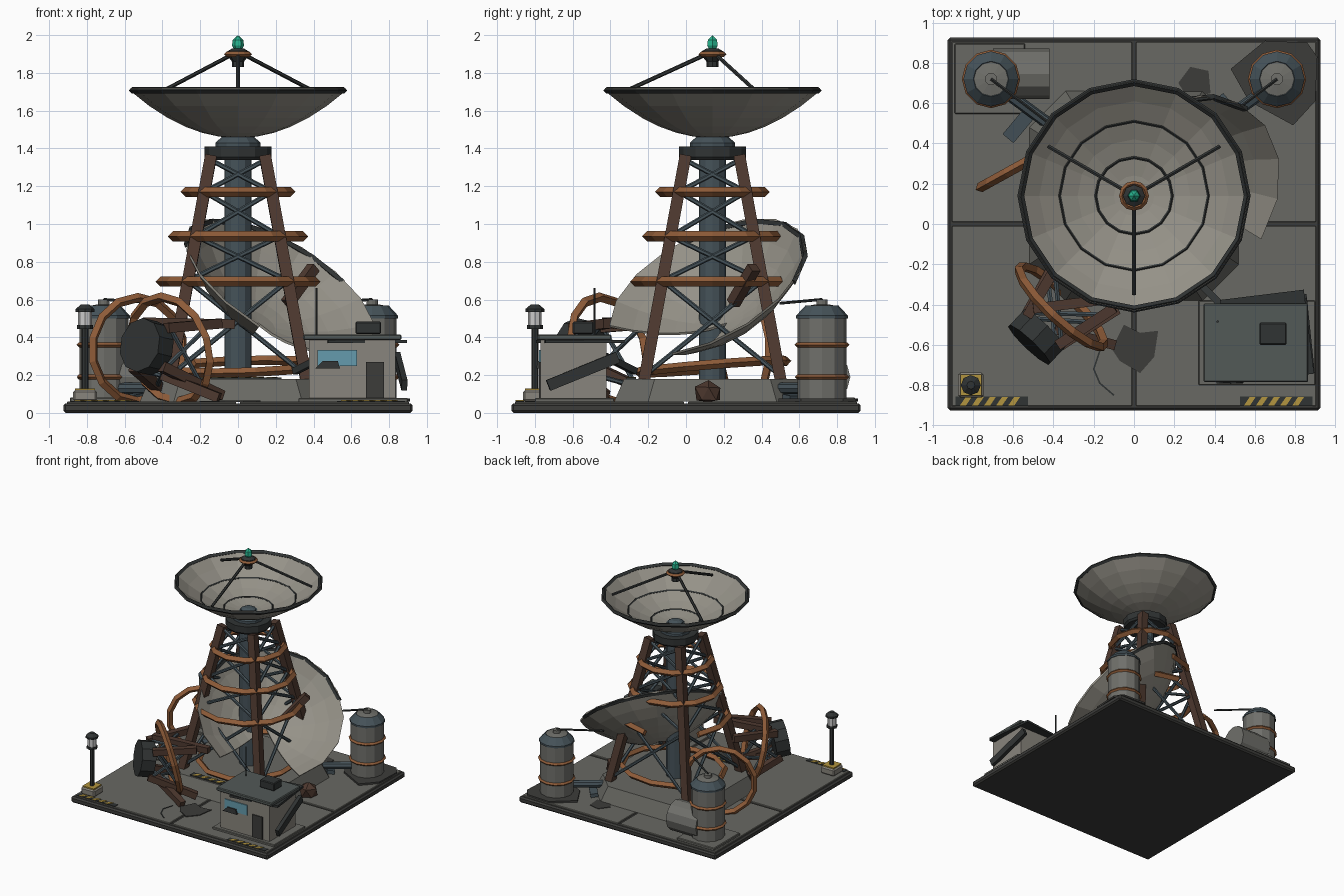
import bpy, bmesh, math, random
from mathutils import Vector as V, Matrix as M

if "Cube" in bpy.data.objects:
    bpy.data.objects.remove(bpy.data.objects["Cube"])

random.seed(4)

def mat(name, r, g, b):
    m = bpy.data.materials.new(name)
    m.diffuse_color = (r, g, b, 1)
    m.use_nodes = True
    m.node_tree.nodes["Principled BSDF"].inputs["Base Color"].default_value = m.diffuse_color
    return m

CONC = mat("concrete", .14, .14, .125)
DARK = mat("dark_metal", .03, .034, .034)
BASE = mat("base_edge", .045, .045, .042)
STEEL = mat("blue_steel", .06, .085, .10)
RUST = mat("rust_bright", .27, .105, .04)
BROWN = mat("rust_dark", .075, .04, .028)
DISH = mat("dish_panel", .30, .285, .245)
TANK = mat("tank_grey", .16, .16, .145)
WALL = mat("wall", .25, .235, .205)
ROOF = mat("roof", .085, .10, .095)
YEL = mat("yellow", .45, .30, .05)
GLASS = mat("glass", .13, .33, .42)
LAMP = mat("lamp_glass", .6, .6, .58)
GREEN = mat("beacon", .02, .45, .27)

def finish(name, bm, m):
    bmesh.ops.remove_doubles(bm, verts=bm.verts, dist=1e-5)
    bmesh.ops.recalc_face_normals(bm, faces=bm.faces)
    me = bpy.data.meshes.new(name)
    bm.to_mesh(me)
    bm.free()
    me.materials.append(m)
    o = bpy.data.objects.new(name, me)
    bpy.context.collection.objects.link(o)
    return o

def box(name, c, size, m, rot=(0, 0, 0), bevel=0):
    bm = bmesh.new()
    bmesh.ops.create_cube(bm, size=1)
    bmesh.ops.scale(bm, vec=size, verts=bm.verts)
    o = finish(name, bm, m)
    o.location, o.rotation_euler = c, [math.radians(a) for a in rot]
    if bevel:
        b = o.modifiers.new("bevel", 'BEVEL')
        b.width, b.segments = bevel, 1
    return o

def frame(axis, e1=None):
    """Matrix whose z is the axis and whose x is e1."""
    n = V(axis).normalized()
    if e1 is None:
        e1 = V((1, 0, 0)) if abs(n.z) > .95 else V((0, 0, 1))
    e1 = (V(e1) - n * n.dot(V(e1))).normalized()
    return M((e1, n.cross(e1), n)).transposed()

def lathe(name, prof, seg, m, loc=(0, 0, 0), axis=(0, 0, 1), e1=None, a0=0, arc=360, loop=False):
    """Revolve (radius, height) points; loop closes the section."""
    bm, R, full = bmesh.new(), frame(axis, e1), arc == 360
    cols = []
    for i in range(seg if full else seg + 1):
        a = math.radians(a0 + arc * i / seg)
        cols.append([bm.verts.new(V(loc) + R @ V((r * math.cos(a), r * math.sin(a), z))) for r, z in prof])
    k = len(prof)
    for i in range(seg):
        A, B = cols[i], cols[(i + 1) % len(cols)]
        for j in range(k if loop else k - 1):
            bm.faces.new((A[j], B[j], B[(j + 1) % k], A[(j + 1) % k]))
    if loop and not full:
        bm.faces.new(cols[0])
        bm.faces.new(cols[-1])
    return finish(name, bm, m)

def cyl(name, p, q, r, m, seg=8, r2=None, a0=0):
    d = V(q) - V(p)
    L = d.length
    return lathe(name, [(0, 0), (r, 0), (r if r2 is None else r2, L), (0, L)], seg, m, p, d, a0=a0)

def beam(name, p, q, w, m):
    return cyl(name, p, q, w * .707, m, 4, a0=45)

def hoop(name, c, R, w, m, seg=12, **kw):
    return lathe(name, [(R - w, 0), (R, -w), (R + w, 0), (R, w)], seg, m, c, loop=True, **kw)

def slab(name, pts, z0, z1, m, taper=1, c=(0, 0)):
    """Prism from an outline, top scaled by taper."""
    bm = bmesh.new()
    lo = [bm.verts.new((c[0] + x, c[1] + y, z0)) for x, y in pts]
    hi = [bm.verts.new((c[0] + x * taper, c[1] + y * taper, z1)) for x, y in pts]
    bm.faces.new(lo)
    bm.faces.new(hi)
    n = len(pts)
    for i in range(n):
        bm.faces.new((lo[i], lo[(i + 1) % n], hi[(i + 1) % n], hi[i]))
    return finish(name, bm, m)

# Ground plate with four concrete panels
box("base_plate", (0, 0, .025), (1.85, 1.85, .05), BASE, bevel=.012)
for sx in (-1, 1):
    for sy in (-1, 1):
        box("floor_panel", (sx * .457, sy * .457, .05), (.895, .895, .02), CONC, bevel=.004)
    # Hazard strips
    box("hazard_plate", (sx * .705, -.88, .061), (.36, .045, .006), DARK)
    for i in range(5):
        x = sx * .705 - .13 + i * .06
        slab("hazard_stripe", [(-.03, -.022), (0, -.022), (.03, .022), (0, .022)], .063, .067, YEL, c=(x, -.88))

# Tower plinth
CY = .14
h, k = .52, .34
slab("plinth", [(h, -k), (h, k), (k, h), (-k, h), (-h, k), (-h, -k), (-k, -h), (k, -h)], .06, .18, CONC, .9, (0, CY))
box("plinth_hazard", (0, CY - .43, .184), (.46, .05, .008), DARK)
for i in range(6):
    slab("plinth_stripe", [(-.03, -.024), (0, -.024), (.03, .024), (0, .024)], .186, .191, YEL, c=(-.18 + i * .072, CY - .43))

# Tower: column, legs, cross braces, hoops, head
cyl("column", (0, CY, .17), (0, CY, 1.42), .072, STEEL, 12)
def leg_pt(i, z):
    s = .36 + (.145 - .36) * (z - .18) / 1.17
    sx, sy = [(1, 1), (-1, 1), (-1, -1), (1, -1)][i % 4]
    return V((sx * s, CY + sy * s, z))
levels = [.2, .70, .935, 1.17, 1.34]
for i in range(4):
    beam("tower_leg", leg_pt(i, .17), leg_pt(i, 1.36), .062, BROWN)
    for a, b in zip(levels, levels[1:]):
        cyl("brace", leg_pt(i, a), leg_pt(i + 1, b), .013, STEEL, 6)
        cyl("brace", leg_pt(i + 1, a), leg_pt(i, b), .013, STEEL, 6)
hoop("hoop_upper", (0, CY, 1.17), .277, .027, RUST)
hoop("hoop_middle", (0, CY, .935), .345, .027, RUST)
hoop("hoop_lower", (0, CY, .695), .41, .027, RUST, 10, a0=150, arc=300)
hoop("hoop_dropped", (.02, CY, .245), .40, .025, RUST, 10, axis=(-.03, -.08, 1), a0=-170, arc=300)
lathe("tower_head", [(0, 1.34), (.165, 1.34), (.178, 1.355), (.178, 1.41), (0, 1.41)], 12, DARK, (0, CY, 0))
lathe("dish_mount", [(.12, 1.41), (.12, 1.43), (.07, 1.475), (0, 1.475)], 12, STEEL, (0, CY, 0))

# Dish section shared by the standing and the fallen dish
RAD = [.0, .10, .19, .28, .37, .47, .57]
curve = [(r, .25 * (r / .57) ** 2 - .25) for r in RAD]
shell = curve + [(r, z + .014) for r, z in reversed(curve)]
lathe("main_dish", shell, 16, DISH, (0, CY, 1.705), loop=True)
hoop("main_dish_rim", (0, CY, 1.707), .562, .017, DARK, 16)
for r in (.19, .37):
    hoop("dish_seam", (0, CY, 1.47 + .25 * (r / .57) ** 2), r, .008, DARK, 16)
lathe("dish_hub", [(.06, 0), (.06, .02), (.03, .035), (0, .035)], 10, STEEL, (0, CY, 1.465))

# Feed on three struts, with beacon
for a in (30, 150, 270):
    t = math.radians(a)
    cyl("feed_strut", (.49 * math.cos(t), CY + .49 * math.sin(t), 1.67 if a == 0 else 1.69),
        (.04 * math.cos(t), CY + .04 * math.sin(t), 1.895), .011, DARK, 6)
lathe("feed_horn", [(0, 0), (.032, 0), (.032, .03), (.055, .06), (.055, .085), (.03, .10), (0, .10)], 8, DARK, (0, CY, 1.83))
hoop("feed_ring", (0, CY, 1.898), .06, .014, RUST)
lathe("beacon", [(0, 0), (.018, .005), (.032, .03), (.028, .06), (0, .085)], 6, GREEN, (0, CY, 1.915))

# Fallen dish, with a sector and part of its rim gone
N, LOW, C = (.48, -.41, .77), (.58, -.495, -.64), (.22, .12, .66)
lathe("fallen_dish", shell, 13, DISH, C, N, LOW, 12, 293, True)
hoop("fallen_dish_rim", C, .562, .017, DARK, 6, axis=N, e1=LOW, a0=95, arc=135)
beam("snapped_beam", (.26, .25, .58), (.40, .36, .77), .055, BROWN)

# Toppled small tower: drum, legs, braces, hoop
A = V((.66, .70, -.16)).normalized()
D, F = V((-.52, -.60, .36)), frame(A)
cyl("toppled_drum", D, D + A * .11, .145, DARK, 10)
def top_pt(i, d):
    t, r = math.radians(45 + 90 * i), .12 + .34 * d
    return D + F @ V((r * math.cos(t), r * math.sin(t), d))
for i in range(4):
    beam("toppled_leg", top_pt(i, .08), top_pt(i, (.40, .46, .36, .43)[i]), .052, BROWN)
    cyl("toppled_brace", top_pt(i, .1), top_pt(i + 1, .34), .013, STEEL, 6)
    cyl("toppled_brace", top_pt(i + 1, .1), top_pt(i, .34), .013, STEEL, 6)
hoop("toppled_hoop", (-.36, -.41, .335), .285, .026, RUST, 14, axis=(.66, .70, .22))
beam("loose_beam", (-.50, -.42, .48), (-.02, -.36, .47), .05, BROWN)
beam("loose_beam", (-.40, -.52, .20), (-.10, -.60, .08), .05, BROWN)
hoop("loose_hoop", (-.53, .31, .335), .275, .025, RUST, 14, axis=(-.48, .87, .0))

# Storage tanks, wires, ground pipes
box("tank_pad", (-.715, .72, .07), (.35, .35, .025), CONC, bevel=.005)
slab("scorched_pad", [(-.23, .06), (-.06, .20), (.15, .19), (.2, .12), (.19, -.1), (.08, -.22), (-.14, -.1)], .06, .075, BASE, c=(.71, .71))
for s in (-1, 1):
    x = s * .71
    lathe("tank", [(0, .07), (.13, .07), (.13, .51), (.085, .565), (.03, .575), (.03, .60), (0, .60)], 12, TANK, (x, .72, 0))
    lathe("tank_cap", [(.131, .50), (.137, .50), (.137, .515), (.088, .568), (.085, .565)], 12, STEEL, (x, .72, 0))
    for z in (.19, .36):
        hoop("tank_band", (x, .72, z), .132, .013, RUST)
    cyl("wire", (x, .72, .60), (s * .42, .50, .58), .008, DARK, 5)
    cyl("ground_pipe", (x * .87, .64, .13), (s * .40, .48, .13), .03, STEEL, 8)
cyl("toppled_tank", (-.70, .745, .19), (-.42, .745, .19), .125, TANK, 12)

# Control hut
box("hut_pad", (.61, -.59, .067), (.58, .42, .022), CONC, bevel=.004)
box("hut_walls", (.605, -.595, .23), (.46, .35, .32), WALL)
box("hut_roof", (.605, -.59, .40), (.52, .39, .03), ROOF, bevel=.006)
box("roof_unit", (.69, -.545, .45), (.135, .11, .065), DARK, bevel=.006)
cyl("antenna", (.415, -.485, .41), (.415, -.485, .66), .006, DARK, 6)
box("hut_door", (.725, -.773, .175), (.095, .012, .19), BASE)
box("hut_window", (.525, -.772, .29), (.21, .012, .085), GLASS)
slab("window_shutter", [(-.10, -.012), (.03, -.012), (.03, .012), (-.10, .012)], .235, .275, DARK, .6, (.51, -.78))
box("leaning_panel", (.862, -.545, .22), (.03, .40, .06), DARK, (22, 0, 6))
box("fallen_panel", (.66, -.56, .378), (.42, .42, .018), DARK, (0, 0, 7))
beam("hut_conduit", (.30, -.27, .22), (.46, -.43, .30), .035, DARK)

# Lamp post
box("lamp_foot", (-.81, -.80, .09), (.125, .125, .06), WALL, bevel=.01)
box("lamp_foot_band", (-.81, -.80, .115), (.105, .105, .03), YEL)
cyl("lamp_pole", (-.81, -.80, .11), (-.81, -.80, .46), .018, DARK)
cyl("lamp_glass", (-.81, -.80, .46), (-.81, -.80, .54), .036, LAMP)
lathe("lamp_cap", [(.05, .535), (.05, .55), (.02, .575), (0, .575), (0, .535)], 8, DARK, (-.81, -.80, 0), loop=True)
cyl("lamp_collar", (-.81, -.80, .445), (-.81, -.80, .465), .042, DARK)

# Ground scrap: patches, plates, rubble, crack
slab("floor_scrap", [(-.11, -.02), (-.05, .1), (.03, .06), (.12, .07), (.1, -.06), (.03, -.14), (-.07, -.08)], .058, .066, BASE, c=(0, -.6))
slab("floor_patch", [(-.08, 0), (-.02, .08), (.07, .06), (.08, -.05), (-.03, -.08)], .058, .064, BASE, c=(.3, .7))
box("scrap_plate", (-.57, .49, .08), (.07, .17, .03), STEEL, (8, 0, -40))
box("scrap_plate", (.46, .58, .08), (.06, .13, .03), STEEL, (0, 8, 40))
crack = [(-.17, -.63), (-.20, -.72), (-.17, -.79), (-.10, -.85)]
for p, q in zip(crack, crack[1:]):
    beam("crack", (*p, .06), (*q, .06), .008, DARK)
bm = bmesh.new()
bmesh.ops.create_icosphere(bm, subdivisions=1, radius=.08)
for v in bm.verts:
    v.co = v.co * random.uniform(.85, 1.1) + V((.58, .12, .10))
    v.co.z = max(v.co.z, .058)
finish("rubble", bm, BROWN)
